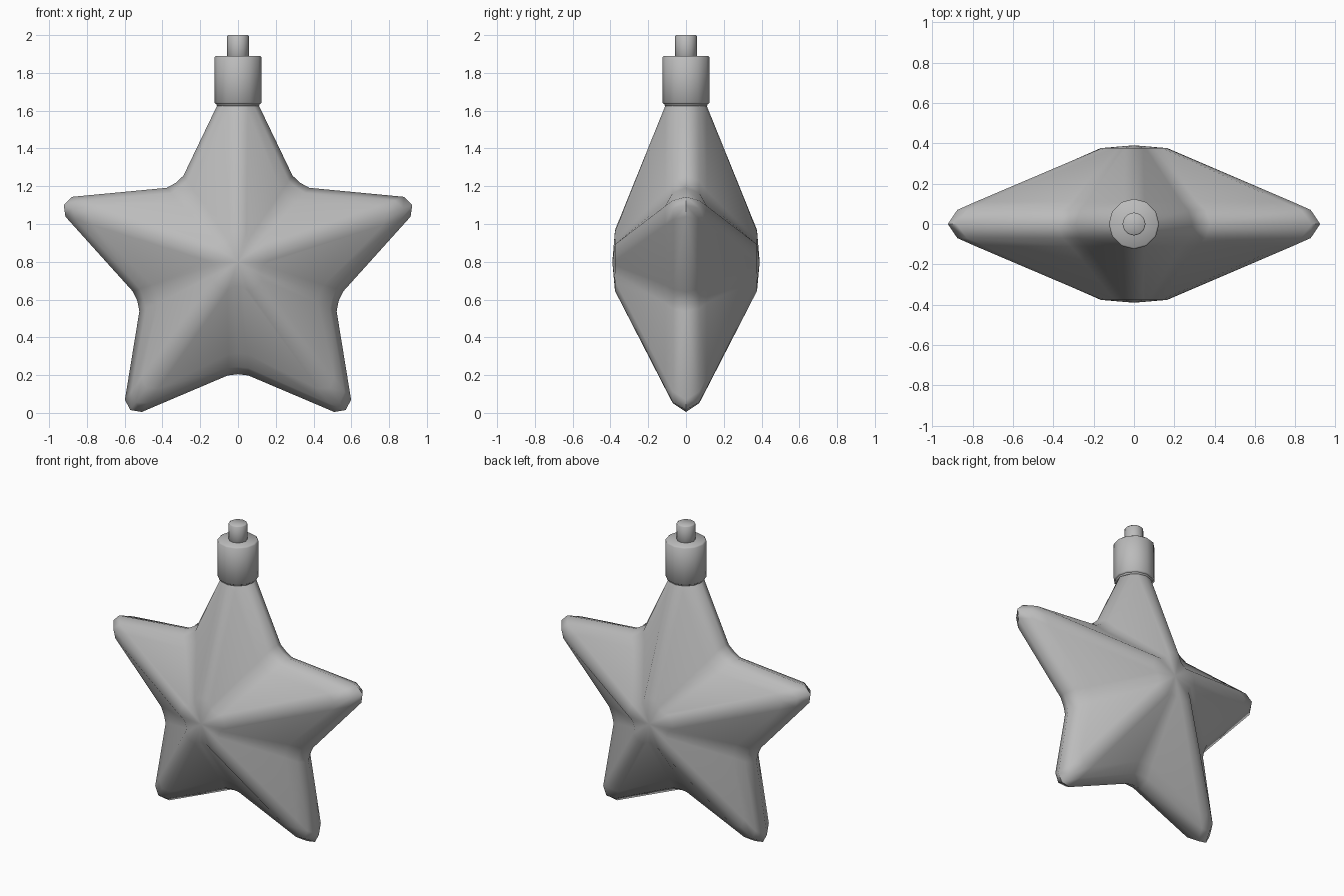
import bpy, bmesh
from math import radians, sin, cos
from mathutils import Vector

cube = bpy.data.objects.get("Cube")
if cube:
    bpy.data.objects.remove(cube, do_unlink=True)


def make_material(name, color):
    mat = bpy.data.materials.new(name)
    mat.use_nodes = True
    mat.diffuse_color = color
    mat.node_tree.nodes["Principled BSDF"].inputs["Base Color"].default_value = color
    return mat


GREY = make_material("plain grey", (0.5, 0.5, 0.5, 1))


def finish(bm, name, angle, bevel=0):
    bmesh.ops.recalc_face_normals(bm, faces=bm.faces)
    mesh = bpy.data.meshes.new(name)
    bm.to_mesh(mesh)
    bm.free()
    mesh.materials.append(GREY)
    obj = bpy.data.objects.new(name, mesh)
    bpy.context.collection.objects.link(obj)
    bpy.ops.object.select_all(action="DESELECT")
    obj.select_set(True)
    bpy.context.view_layer.objects.active = obj
    if bevel:
        mod = obj.modifiers.new("rounded edges", "BEVEL")
        mod.width, mod.segments = bevel, 1
        mod.limit_method, mod.angle_limit = "ANGLE", radians(35)
        bpy.ops.object.modifier_apply(modifier=mod.name)
    bpy.ops.object.shade_smooth_by_angle(angle=radians(angle))


# Star body: nested outlines with rounded arm tips and rounded valleys
CENTRE = 0.8


def corner(y, z0, degrees, mid, side, width):
    """Three points that round off one corner of a star outline."""
    a = radians(degrees)
    along, across = Vector((sin(a), 0, cos(a))), Vector((cos(a), 0, -sin(a)))
    base = Vector((0, y, z0))
    return [base + along * r + across * w
            for r, w in ((side, -width), (mid, 0), (side, width))]


def star_loop(bm, y, tip, valley, valley_z):
    points = []
    for arm in range(5):
        points += corner(y, CENTRE, 72 * arm, *tip)
        points += corner(y, valley_z, 72 * arm + 36, *valley)
    return [bm.verts.new(p) for p in points]


# Depth, then middle radius, side radius and half width of tips and valleys
LAYERS = [
    (0.07, (0.92, 0.887, 0.053), (0.525, 0.53, 0.054), 0.768),
    (0.11, (0.825, 0.792, 0.053), (0.455, 0.462, 0.05), 0.772),
    (0.376, (0.168, 0.158, 0.045), (0.13, 0.132, 0.025), CENTRE),
]
bm = bmesh.new()
rim = star_loop(bm, 0, (0.97, 0.943, 0.055), (0.56, 0.567, 0.055), 0.765)
for sign in (-1, 1):
    outer = rim
    for depth, tip, valley, valley_z in LAYERS:
        inner = star_loop(bm, sign * depth, tip, valley, valley_z)
        for i in range(len(rim)):
            bm.faces.new((outer[i - 1], outer[i], inner[i], inner[i - 1]))
        outer = inner
    peak = bm.verts.new((0, sign * 0.39, CENTRE))
    for i in range(len(rim)):
        bm.faces.new((outer[i - 1], outer[i], peak))
finish(bm, "star_body", 60)


# Hanger: collar, cap and stem
def cylinder(name, radius, bottom, top, bevel):
    bm = bmesh.new()
    bmesh.ops.create_cone(bm, cap_ends=True, segments=12, radius1=radius,
                          radius2=radius, depth=top - bottom)
    bmesh.ops.translate(bm, verts=bm.verts, vec=(0, 0, (top + bottom) / 2))
    finish(bm, name, 50, bevel)


cylinder("cap_collar", 0.115, 1.626, 1.66, 0.004)
cylinder("cap", 0.125, 1.635, 1.89, 0.008)
cylinder("stem", 0.057, 1.87, 2.0, 0.005)
